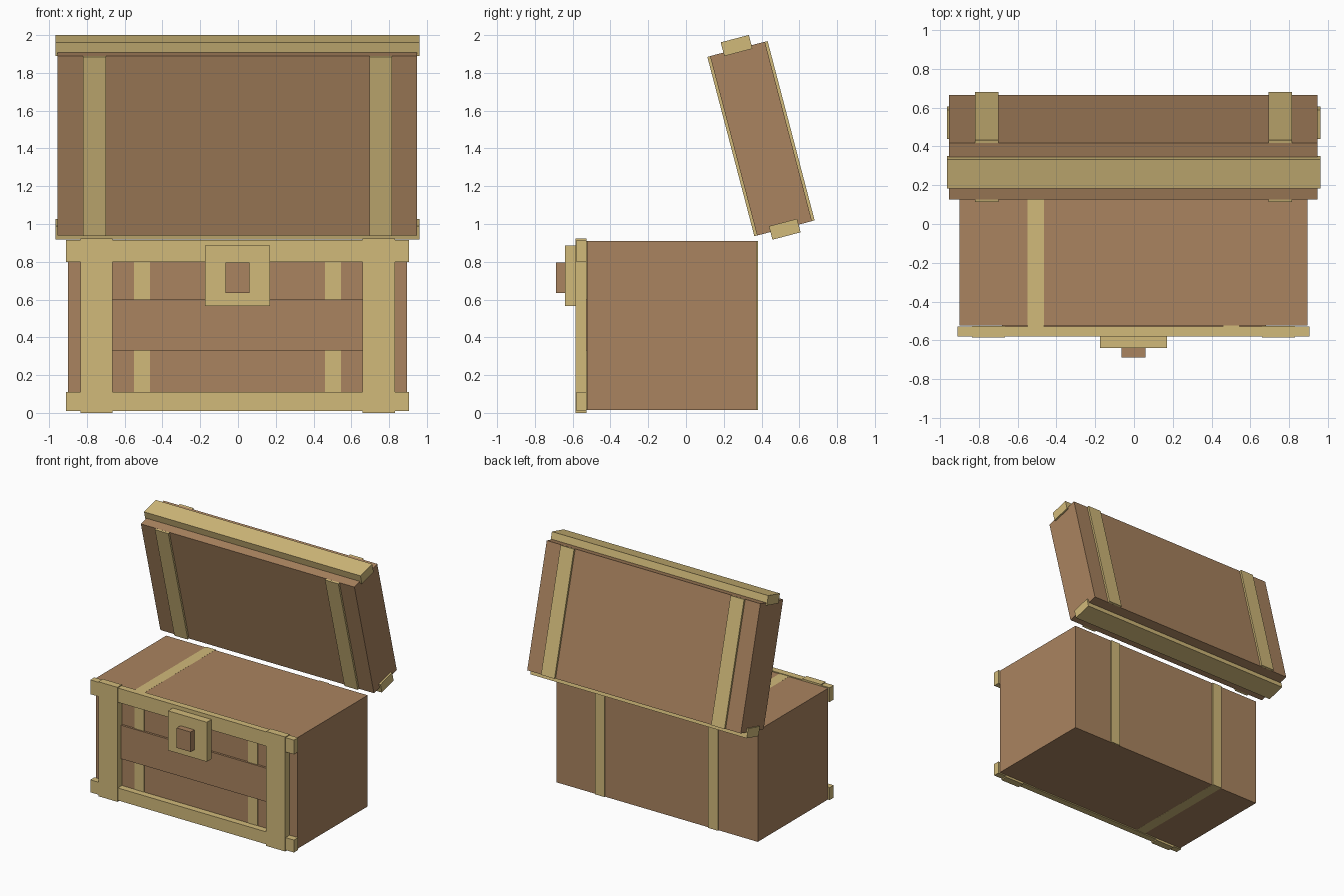
import bpy
import bmesh
import math
from mathutils import Matrix, Vector

cube = bpy.data.objects.get("Cube")
if cube:
    bpy.data.objects.remove(cube, do_unlink=True)


def material(name, rgb):
    mat = bpy.data.materials.new(name)
    mat.use_nodes = True
    mat.diffuse_color = (*rgb, 1)
    mat.node_tree.nodes["Principled BSDF"].inputs["Base Color"].default_value = (*rgb, 1)
    return mat


wood = material("brown wood", (0.40, 0.23, 0.115))
brass = material("pale brass", (0.64, 0.49, 0.195))


def box(name, mat, x, y, z, frame=Matrix()):
    """Box spanning three (low, high) ranges, placed in a frame."""
    spans = (x, y, z)
    centre = Vector([(a + b) / 2 for a, b in spans])
    size = Vector([b - a for a, b in spans])
    bm = bmesh.new()
    bmesh.ops.create_cube(bm, size=1, matrix=Matrix.Translation(centre) @ Matrix.Diagonal(size).to_4x4())
    mesh = bpy.data.meshes.new(name)
    bm.to_mesh(mesh)
    bm.free()
    mesh.materials.append(mat)
    obj = bpy.data.objects.new(name, mesh)
    obj.matrix_world = frame
    bpy.context.collection.objects.link(obj)


# Chest body and the straps wrapped around it
box("chest_body", wood, (-0.90, 0.895), (-0.523, 0.372), (0.015, 0.91))
box("right_body_strap", brass, (-0.55, -0.465), (-0.53, 0.381), (0.0145, 0.9105))
box("left_body_strap", brass, (0.46, 0.545), (-0.53, 0.381), (0.0155, 0.9095))

# Front board and frame
box("front_board", wood, (-0.68, 0.68), (-0.54, -0.52), (0.33, 0.60))
for name, z in (("bottom_rail", (0.01, 0.11)), ("top_rail", (0.80, 0.915))):
    box(name, brass, (-0.91, 0.905), (-0.58, -0.528), z)
for name, x in (("right_post", (-0.835, -0.665)), ("left_post", (0.66, 0.83))):
    box(name, brass, x, (-0.585, -0.527), (0, 0.922))

# Latch
box("latch_plate", brass, (-0.175, 0.17), (-0.64, -0.58), (0.567, 0.885))
box("latch_knob", wood, (-0.065, 0.06), (-0.688, -0.64), (0.635, 0.795))

# Open lid, built upright in its own tilted frame
tilt = Matrix.Translation((0, 0.397, 1.452)) @ Matrix.Rotation(math.radians(14.7), 4, "X")
box("lid", wood, (-0.955, 0.948), (-0.15, 0.15), (-0.491, 0.491), tilt)
for name, x in (("right_lid_strap", (-0.82, -0.70)), ("left_lid_strap", (0.695, 0.815))):
    box(name, brass, x, (-0.165, 0.165), (-0.4905, 0.4905), tilt)
for name, z in (("lid_upper_band", (0.472, 0.547)), ("lid_lower_band", (-0.533, -0.459))):
    box(name, brass, (-0.966, 0.962), (-0.077, 0.077), z, tilt)
